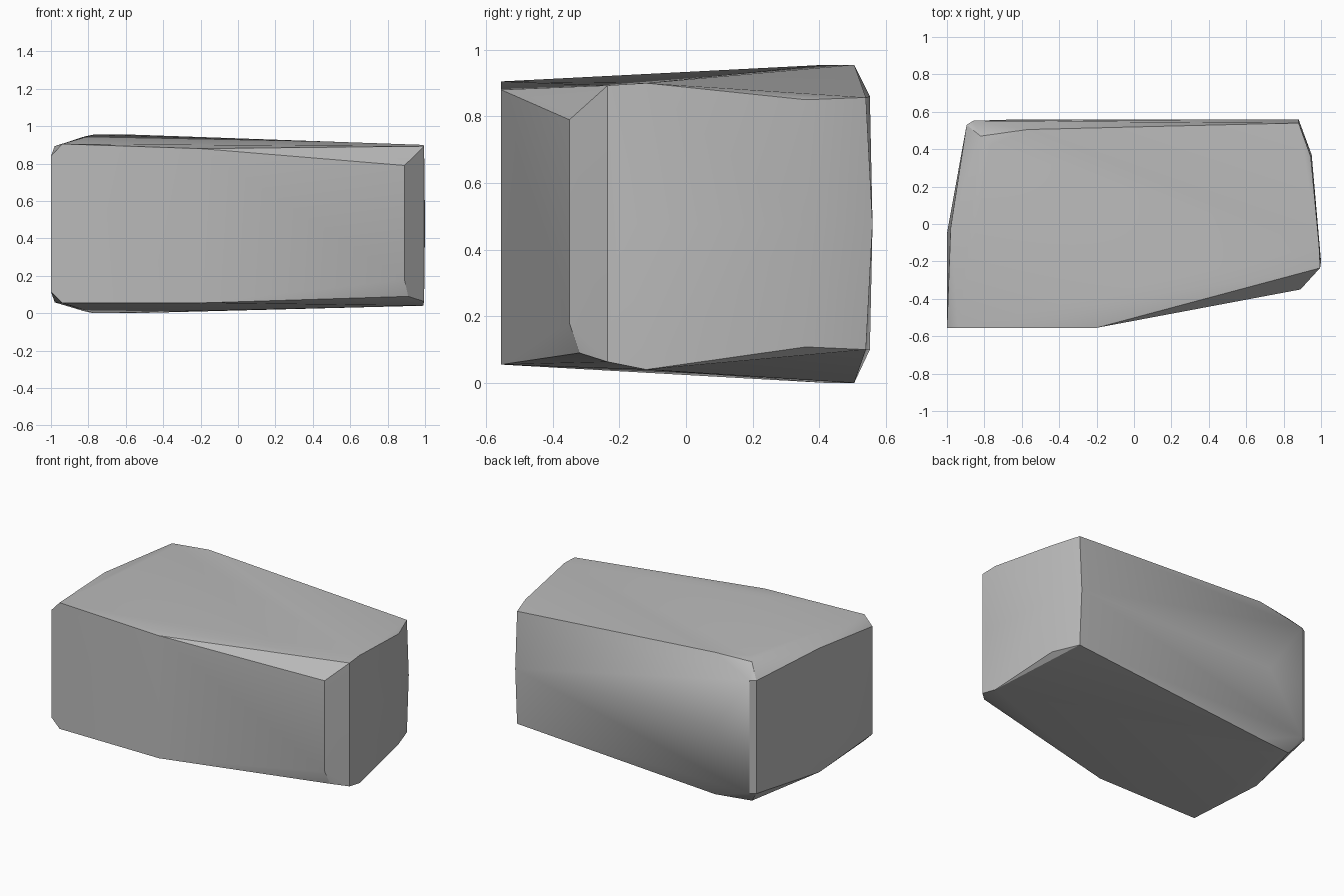
import bpy, bmesh, math

old = bpy.data.objects.get("Cube")
if old:
    bpy.data.objects.remove(old, do_unlink=True)

grey = bpy.data.materials.new("stone grey")
grey.use_nodes = True
tone = (0.5, 0.5, 0.5, 1)
grey.diffuse_color = tone
grey.node_tree.nodes["Principled BSDF"].inputs["Base Color"].default_value = tone

HEIGHT = 0.955
# Corners of the upper rim: x, y, top height, bottom height
rim = [
    (-1, -0.555, 0.84, 0.115),
    (-0.94, -0.555, 0.905, 0.055),
    (-0.2, -0.555, 0.88, 0.055),
    (0.89, -0.35, 0.79, 0.18),
    (0.91, -0.32, 0.82, 0.09),
    (0.995, -0.235, 0.893, 0.063),
    (0.99, -0.12, 0.9, 0.04),
    (0.945, 0.36, 0.85, 0.108),
    (0.88, 0.54, 0.857, 0.1),
    (-0.57, 0.505, HEIGHT, 0),
    (-0.77, 0.42, HEIGHT, 0),
    (-0.82, 0.47, 0.945, 0.01),
    (-0.86, 0.552, 0.86, 0.1),
    (-0.895, 0.53, 0.86, 0.1),
    (-0.98, -0.02, 0.893, 0.058),
]
# Slight swelling halfway up the back and ends
belt = [(0.88, 0.56), (-0.6, 0.56), (-1, -0.05), (1, -0.2), (0.95, 0.37)]

# Rough block: the hull of the rim corners and the belt
bm = bmesh.new()
for x, y, top, bottom in rim:
    bm.verts.new((x, y, top))
    bm.verts.new((x, y, bottom))
for x, y in belt:
    bm.verts.new((x, y, HEIGHT / 2))
hull = bmesh.ops.convex_hull(bm, input=bm.verts)
loose = [v for v in bm.verts if not v.link_faces]
bmesh.ops.delete(bm, geom=loose, context="VERTS")
bmesh.ops.recalc_face_normals(bm, faces=bm.faces)

mesh = bpy.data.meshes.new("stone_block")
bm.to_mesh(mesh)
bm.free()
mesh.materials.append(grey)
block = bpy.data.objects.new("stone_block", mesh)
bpy.context.collection.objects.link(block)
bpy.context.view_layer.objects.active = block
block.select_set(True)
bpy.ops.object.shade_smooth_by_angle(angle=math.radians(30))
